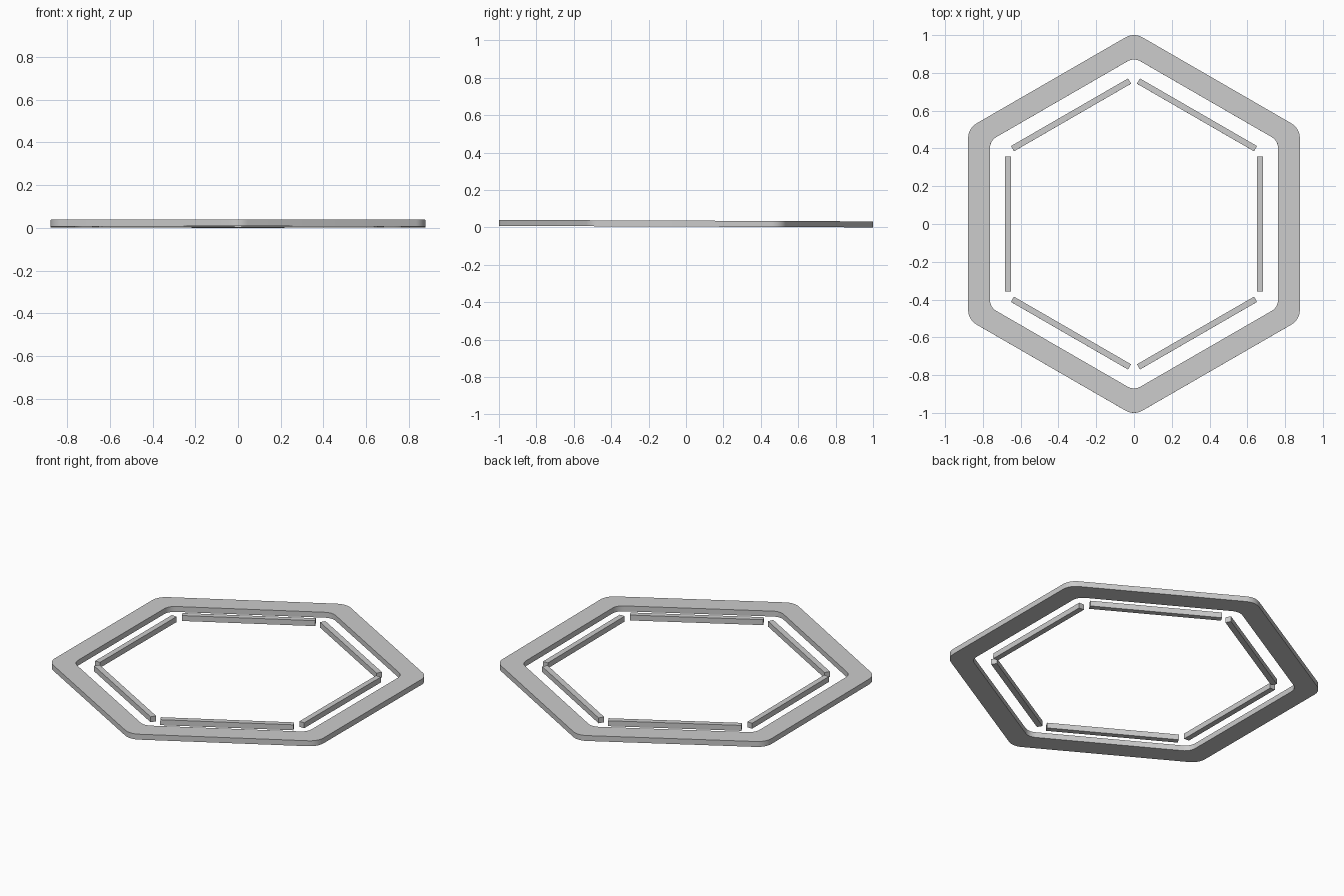
import bpy
import bmesh
from math import radians, cos, sin, sqrt
from mathutils import Matrix

if "Cube" in bpy.data.objects:
    bpy.data.objects.remove(bpy.data.objects["Cube"])

HEIGHT = 0.032
# The whole piece leans very slightly down towards the back
TILT = Matrix.Translation((0, 0, 0.004)) @ Matrix.Rotation(-0.004, 4, 'X')


def rounded_hexagon(apothem, radius, steps=8):
    """Outline of a hexagon with points on the y axis and rounded corners."""
    reach = (apothem - radius) * 2 / sqrt(3)
    points = []
    for corner in range(6):
        mid = 30 + 60 * corner
        for i in range(steps + 1):
            a = radians(mid - 30 + 60 * i / steps)
            points.append((reach * cos(radians(mid)) + radius * cos(a),
                           reach * sin(radians(mid)) + radius * sin(a)))
    return points


def add_object(name, bm):
    bmesh.ops.recalc_face_normals(bm, faces=bm.faces)
    mesh = bpy.data.meshes.new(name)
    bm.to_mesh(mesh)
    bm.free()
    obj = bpy.data.objects.new(name, mesh)
    obj.matrix_world = TILT
    bpy.context.collection.objects.link(obj)
    return obj


# Outer frame: rounded hexagonal ring
bm = bmesh.new()
outer = rounded_hexagon(0.878, 0.09)
inner = rounded_hexagon(0.763, 0.07)
rings = [[bm.verts.new((x, y, z)) for x, y in outline]
         for outline, z in ((outer, 0), (outer, HEIGHT), (inner, HEIGHT), (inner, 0))]
n = len(outer)
for k in range(4):
    a, b = rings[k], rings[(k + 1) % 4]
    for i in range(n):
        j = (i + 1) % n
        bm.faces.new((a[i], a[j], b[j], b[i]))
frame = add_object("hexagon_frame", bm)
bpy.context.view_layer.objects.active = frame
frame.select_set(True)
bpy.ops.object.shade_smooth_by_angle(angle=radians(30))

# Six thin bars floating inside the frame
for k in range(6):
    bm = bmesh.new()
    place = (Matrix.Rotation(radians(60 * k), 4, 'Z')
             @ Matrix.Translation((0.667, 0, HEIGHT / 2))
             @ Matrix.Diagonal((0.032, 0.716, HEIGHT, 1)))
    bmesh.ops.create_cube(bm, size=1, matrix=place)
    add_object(f"inner_bar_{k + 1}", bm)
